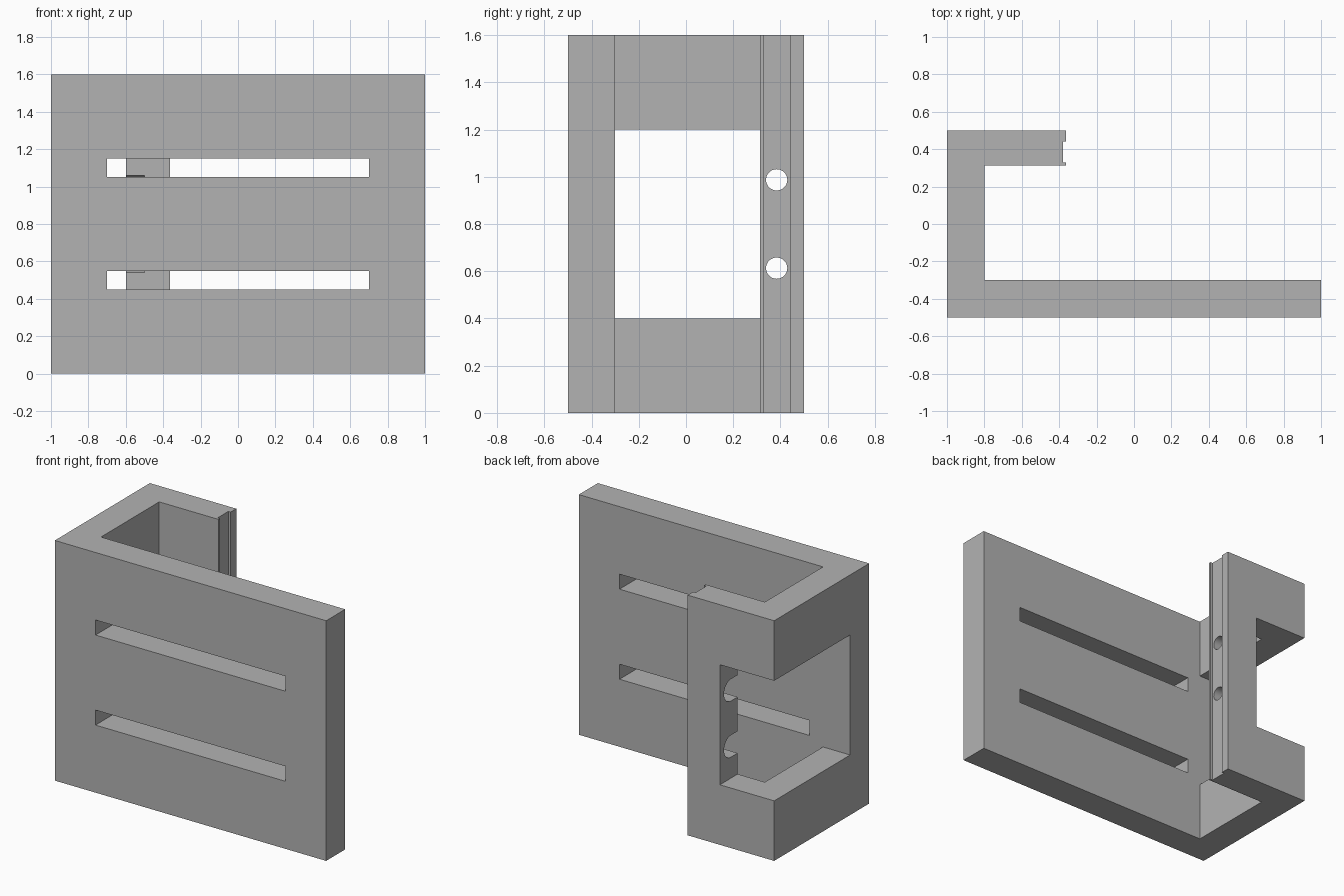
import bpy
import bmesh
import math
from mathutils import Matrix

cube = bpy.data.objects.get("Cube")
if cube:
    bpy.data.objects.remove(cube)

HEIGHT = 1.6
MID = HEIGHT / 2
HOLE_Y = 0.384

grey = bpy.data.materials.new("plain grey")
grey.use_nodes = True
colour = (0.45, 0.45, 0.45, 1)
grey.diffuse_color = colour
grey.node_tree.nodes["Principled BSDF"].inputs["Base Color"].default_value = colour


def extrude(name, points, depth, matrix=Matrix()):
    """Solid prism: a flat outline pushed along local z."""
    bm = bmesh.new()
    face = bm.faces.new([bm.verts.new((x, y, 0)) for x, y in points])
    moved = bmesh.ops.extrude_face_region(bm, geom=[face])["geom"]
    bmesh.ops.translate(bm, vec=(0, 0, depth),
                        verts=[v for v in moved if isinstance(v, bmesh.types.BMVert)])
    bmesh.ops.recalc_face_normals(bm, faces=bm.faces)
    bm.transform(matrix)
    mesh = bpy.data.meshes.new(name)
    bm.to_mesh(mesh)
    bm.free()
    mesh.materials.append(grey)
    obj = bpy.data.objects.new(name, mesh)
    bpy.context.collection.objects.link(obj)
    return obj


def box(name, x0, x1, y0, y1, z0, z1):
    return extrude(name, [(x0, y0), (x1, y0), (x1, y1), (x0, y1)], z1 - z0,
                   Matrix.Translation((0, 0, z0)))


def arc(radius, start, end, steps):
    angles = [math.radians(start + (end - start) * i / steps) for i in range(steps + 1)]
    return [(radius * math.cos(a), radius * math.sin(a)) for a in angles]


def along_x(x, y, z):
    """Turns local x, y, z into world y, z, x at the given place."""
    turn = Matrix(((0, 0, 1, 0), (1, 0, 0, 0), (0, 1, 0, 0), (0, 0, 0, 1)))
    return Matrix.Translation((x, y, z)) @ turn


def cut(target, cutter):
    cutter.hide_render = True
    mod = target.modifiers.new("cut", "BOOLEAN")
    mod.operation = "DIFFERENCE"
    mod.solver = "EXACT"
    mod.object = cutter
    bpy.context.view_layer.objects.active = target
    bpy.ops.object.modifier_apply(modifier=mod.name)
    bpy.data.objects.remove(cutter)


# Hooked bracket with a shallow groove down the end of its short arm
bracket = extrude("bracket", [
    (-1, -0.5), (1, -0.5), (1, -0.3), (-0.8, -0.3), (-0.8, 0.313),
    (-0.363, 0.313), (-0.363, 0.328), (-0.38, 0.328), (-0.38, 0.441),
    (-0.363, 0.441), (-0.363, 0.5), (-1, 0.5)], HEIGHT)

# Window through the side wall and the rear corner
cut(bracket, box("window_cutter", -1.2, -0.6, -0.3, 0.7, 0.4, 1.2))

# Two long slots in the front plate
for z in (0.5, 1.1):
    cut(bracket, box("slot_cutter", -0.7, 0.7, -0.6, -0.2, z - 0.05, z + 0.05))

# Bolt holes through the short arm, each with an open U-shaped head pocket
for z in (MID - 0.187, MID + 0.187):
    cut(bracket, extrude("hole_cutter", arc(0.045, 0, 350, 35), 0.5,
                         along_x(-0.7, HOLE_Y, z)))
    pocket = arc(0.073, -90, 90, 20) + [(-0.15, 0.073), (-0.15, -0.073)]
    cut(bracket, extrude("pocket_cutter", pocket, 0.2, along_x(-0.7, HOLE_Y, z)))

# Smooth the bores while keeping every edge sharp
bpy.ops.object.select_all(action="DESELECT")
bracket.select_set(True)
bpy.context.view_layer.objects.active = bracket
bpy.ops.object.shade_smooth_by_angle(angle=math.radians(30))
